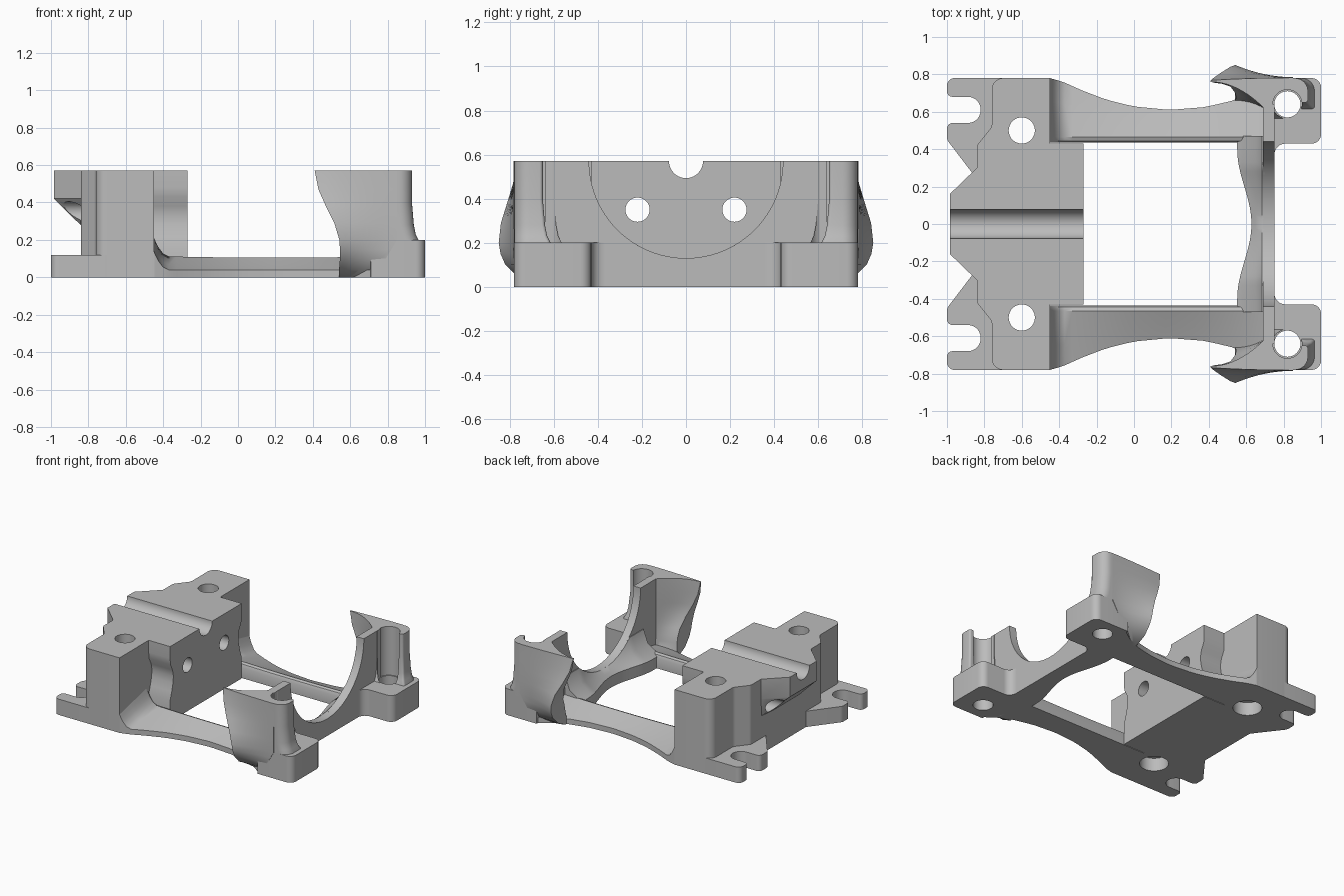
import bpy, bmesh, math
from mathutils import Vector

if "Cube" in bpy.data.objects:
    bpy.data.objects.remove(bpy.data.objects["Cube"], do_unlink=True)

TOP = 0.57
grey = bpy.data.materials.new("machined grey")
grey.use_nodes = True
grey.diffuse_color = (0.5, 0.5, 0.5, 1)
grey.node_tree.nodes["Principled BSDF"].inputs["Base Color"].default_value = (0.5, 0.5, 0.5, 1)


def loft(name, sections):
    """Skin a list of closed 3D rings of equal length and cap both ends."""
    bm = bmesh.new()
    rings = [[bm.verts.new(p) for p in ring] for ring in sections]
    n = len(rings[0])
    for a, b in zip(rings, rings[1:]):
        for i in range(n):
            j = (i + 1) % n
            bm.faces.new((a[i], a[j], b[j], b[i]))
    bm.faces.new(rings[0])
    bm.faces.new(rings[-1])
    bmesh.ops.recalc_face_normals(bm, faces=bm.faces)
    me = bpy.data.meshes.new(name)
    bm.to_mesh(me)
    bm.free()
    me.materials.append(grey)
    ob = bpy.data.objects.new(name, me)
    bpy.context.collection.objects.link(ob)
    return ob


def rounded(corners, steps=7):
    """Polygon from (x, y, radius) corners."""
    out = []
    for i, (x, y, r) in enumerate(corners):
        p = Vector((x, y))
        if r == 0:
            out.append(p)
            continue
        a = (Vector(corners[i - 1][:2]) - p).normalized()
        b = (Vector(corners[(i + 1) % len(corners)][:2]) - p).normalized()
        half = a.angle(b) / 2
        centre = p + (a + b).normalized() * r / math.sin(half)
        start = p + a * r / math.tan(half) - centre
        end = p + b * r / math.tan(half) - centre
        sweep = start.angle_signed(end)
        for k in range(steps + 1):
            t = -sweep * k / steps
            c, s = math.cos(t), math.sin(t)
            out.append(centre + Vector((start.x * c - start.y * s, start.x * s + start.y * c)))
    return out


def prism(name, pts, z0, z1, side=1):
    return loft(name, [[(p[0], p[1] * side, z) for p in pts] for z in (z0, z1)])


def rod(centre, radius, lo, hi, axis="z", n=40):
    """Cylinder cutter along z or x; centre gives the other two coordinates."""
    rings = []
    for h in (lo, hi):
        ring = []
        for k in range(n):
            t = 2 * math.pi * k / n
            u, v = centre[0] + radius * math.cos(t), centre[1] + radius * math.sin(t)
            ring.append((u, v, h) if axis == "z" else (h, u, v))
        rings.append(ring)
    ob = loft("cutter", rings)
    ob.hide_render = True
    return ob


def cut(ob, cutters):
    for c in cutters:
        m = ob.modifiers.new("cut", "BOOLEAN")
        m.operation = "DIFFERENCE"
        m.solver = "EXACT"
        m.object = c
    dg = bpy.context.evaluated_depsgraph_get()
    me = bpy.data.meshes.new_from_object(ob.evaluated_get(dg))
    ob.modifiers.clear()
    ob.data = me
    for c in cutters:
        bpy.data.objects.remove(c, do_unlink=True)


def mirrored(half):
    return half + [(x, -y, *r) for x, y, *r in reversed(half)]


def bolt_bores():
    out = []
    for s in (1, -1):
        out += [rod((-0.6, 0.5 * s), 0.07, -0.1, 0.7), rod((-0.6, 0.5 * s), 0.1, -0.1, 0.1),
                rod((0.22 * s, 0.35), 0.055, -1.1, 0, "x")]
    return out


def groove():
    return rod((0, TOP), 0.077, -1.2, 0, "x")


# Bearing block with clearance around the slotted lugs
block = prism("bearing_block", rounded(mirrored([
    (-0.45, 0.78, 0), (-0.76, 0.78, 0.06), (-0.76, 0.52, 0.05), (-0.84, 0.42, 0.04)])), 0, TOP)
cut(block, bolt_bores() + [groove()])

# Front tongue of the block, slightly waisted
tongue = loft("block_tongue", [
    [(-0.5, w, z), (-0.27, w, z), (-0.27, -w, z), (-0.5, -w, z)]
    for z, w in ((0, 0.43), (0.16, 0.43), (0.22, 0.41), (0.28, 0.395), (0.33, 0.39),
                 (0.38, 0.40), (0.43, 0.425), (0.48, 0.43), (TOP, 0.43))])
cut(tongue, bolt_bores() + [groove()])

# Overhanging nose with a sloped underside
nose = loft("block_nose", [
    [(-0.8, y1, z), (x1, y1, z), (x2, y2, z), (x2, -y2, z), (x1, -y1, z), (-0.8, -y1, z)]
    for z, x1, y1, x2, y2 in ((0.28, -0.83, 0.3, -0.842, 0.16), (0.42, -0.84, 0.3, -0.985, 0.16),
                              (TOP, -0.84, 0.3, -0.985, 0.16))])
cut(nose, bolt_bores() + [groove()])


def arm_edge(x):
    """Concave outer edge of the side arms."""
    pts = [(-0.5, 0.78), (-0.45, 0.78), (-0.38, 0.76), (-0.28, 0.715), (-0.15, 0.665), (0, 0.628),
           (0.19, 0.61), (0.38, 0.625), (0.53, 0.66), (0.62, 0.70), (0.72, 0.77)]
    for (x0, y0), (x1, y1) in zip(pts, pts[1:]):
        if x <= x1:
            return y0 + (y1 - y0) * (x - x0) / (x1 - x0)
    return pts[-1][1]


for s, word in ((1, "left"), (-1, "right")):
    # Slotted mounting lug
    lug = prism(word + "_slotted_lug", rounded([
        (-0.7, 0.2, 0), (-0.84, 0.24, 0), (-1, 0.45, 0.05), (-1, 0.54, 0.03), (-0.89, 0.54, 0),
        (-0.82, 0.54, 0.068), (-0.82, 0.68, 0.068), (-0.89, 0.68, 0), (-1, 0.68, 0.03),
        (-1, 0.78, 0.04), (-0.7, 0.78, 0)]), 0, 0.12, s)

    # Side arm with a sloping top and a fillet up the block
    xs = [-0.5, -0.45, -0.44, -0.425, -0.4, -0.37] + [-0.33 + 0.05 * k for k in range(22)]
    sections = []
    for x in xs:
        lift = 0.1 * max(0, min(1, (-0.37 - x) / 0.08)) ** 2
        y, z = arm_edge(x), 0.105 + 0.02 * (x - 0.2) ** 2 + lift
        edge = 0.04 + lift
        sections.append([(x, s * 0.435, 0), (x, s * y, 0), (x, s * y, edge),
                         (x, s * (y * 0.6 + 0.465 * 0.4), edge * 0.55 + z * 0.45 - 0.005),
                         (x, s * 0.465, z), (x, s * 0.445, z - 0.008), (x, s * 0.435, z - 0.03)])
    loft(word + "_side_arm", sections)

    # Drilled foot
    foot = prism(word + "_foot", rounded([
        (0.69, 0.36, 0), (0.75, 0.36, 0), (0.75, 0.43, 0.06), (1, 0.43, 0.05),
        (1, 0.78, 0.05), (0.71, 0.78, 0)]), 0, 0.2, s)
    cut(foot, [rod((0.82, 0.64 * s), 0.07, -0.1, 0.7)])

    # Hooked post around the foot bore, flaring at its base
    outline = rounded([(0.69, 0.6, 0), (0.8, 0.6, 0), (0.8, 0.65, 0), (0.93, 0.65, 0.015),
                       (0.93, 0.78, 0.07), (0.69, 0.78, 0)])
    post = loft(word + "_hooked_post", [
        [(p.x + (f if p.x > 0.85 else 0), s * (p.y - (f if p.y < 0.7 else 0)), z) for p in outline]
        for z, f in ((0.15, 0.04), (0.2, 0.035), (0.23, 0.02), (0.28, 0.01), (0.4, 0), (TOP, 0))])
    cut(post, [rod((0.82, 0.64 * s), 0.078, -0.1, 0.7)])

    # Swept deflector fin: height, leading x, outer y, inner y, trailing x, trailing y
    rows = [(0, 0.54, 0.68, 0.65, 0.64, 0.70), (0.04, 0.54, 0.76, 0.66, 0.72, 0.75),
            (0.1, 0.545, 0.82, 0.67, 0.79, 0.78), (0.15, 0.545, 0.842, 0.68, 0.82, 0.783),
            (0.2, 0.542, 0.85, 0.70, 0.85, 0.785), (0.29, 0.515, 0.84, 0.735, 0.85, 0.785),
            (0.38, 0.47, 0.812, 0.75, 0.85, 0.785), (0.47, 0.43, 0.785, 0.755, 0.85, 0.783),
            (TOP, 0.41, 0.768, 0.76, 0.85, 0.782)]
    n = 10
    sections = []
    for z, xl, yl, yi, xr, yr in rows:
        xe = min(0.7, xr - 0.02)
        outer = [(xl + (xr - xl) * k / n, yr + (yl - yr) * (1 - k / n) ** 2) for k in range(n + 1)]
        inner = [(xl + (xe - xl) * k / n, yi + (0.615 - yi) * (k / n) ** 2) for k in range(n + 1)]
        tail = [(xr, yr - 0.03), (xe + 0.01, 0.68 if xr > 0.7 else 0.65)]
        sections.append([(x, s * y, z) for x, y in outer + tail + inner[::-1]])
    loft(word + "_deflector_fin", sections)

# Arched end wall with a round opening
wall = prism("arched_wall", [(0.69, -0.64), (0.75, -0.64), (0.75, 0.64), (0.69, 0.64)], 0, TOP)
cut(wall, [rod((0, TOP), 0.44, 0.5, 0.9, "x", 96)])

# Sloped cross bar inside the wall, bowed on its inner edge
sections = []
for k in range(-20, 21):
    y = 0.47 * k / 20
    xin = 0.59 + 0.038 * math.cos(math.pi * min(1, abs(y) / 0.4))
    root = TOP - math.sqrt(0.44 ** 2 - min(abs(y), 0.3) ** 2)
    sections.append([(xin, y, 0), (0.7, y, 0), (0.7, y, root), (0.685, y, root),
                     (0.65, y, 0.09 + (root - 0.09) * 0.4), (xin, y, 0.085)])
loft("cross_bar", sections)

# Smooth the curved faces while keeping hard edges
bpy.ops.object.select_all(action="DESELECT")
for ob in bpy.context.collection.objects:
    if ob.type == "MESH" and grey.name in ob.data.materials:
        ob.select_set(True)
        bpy.context.view_layer.objects.active = ob
bpy.ops.object.shade_smooth_by_angle(angle=math.radians(35))
